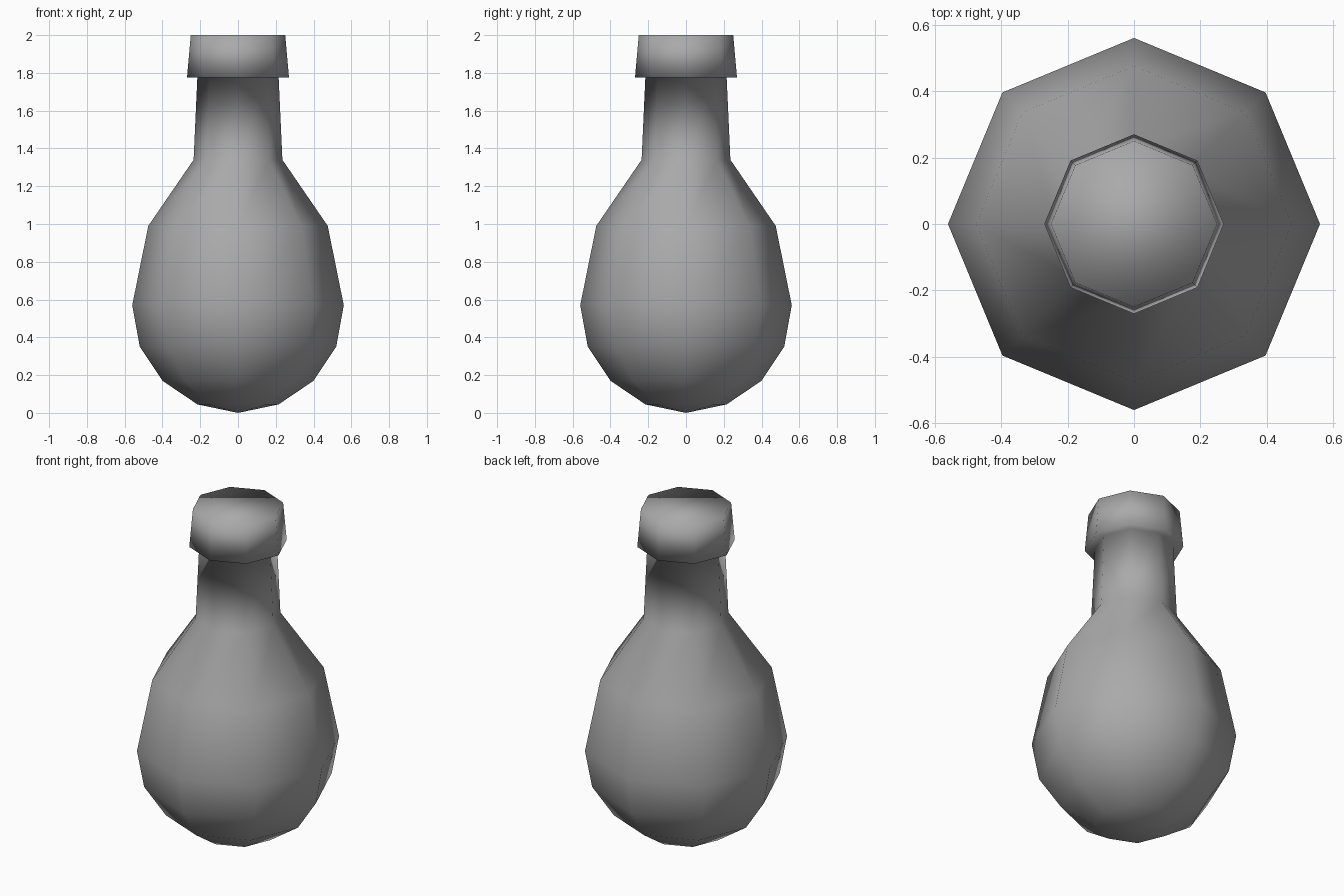
import bpy
import bmesh
from math import cos, sin, tau

cube = bpy.data.objects.get("Cube")
if cube:
    bpy.data.objects.remove(cube, do_unlink=True)

SIDES = 8

# Single grey glass colour
grey = bpy.data.materials.new("grey")
grey.use_nodes = True
colour = (0.4, 0.4, 0.4, 1.0)
grey.diffuse_color = colour
grey.node_tree.nodes["Principled BSDF"].inputs["Base Color"].default_value = colour

# Outline as (radius, height): round belly, shoulder, neck, collar
profile = [
    (0.215, 0.045), (0.40, 0.17), (0.52, 0.35), (0.56, 0.57),
    (0.475, 0.99), (0.235, 1.34), (0.215, 1.78),
    (0.27, 1.775), (0.25, 2.0),
]


def lathe(name, outline, material):
    """Turn an outline into a smooth body with a pointed base and flat top."""
    bm = bmesh.new()
    rings = [
        [bm.verts.new((r * cos(tau * i / SIDES), r * sin(tau * i / SIDES), z))
         for i in range(SIDES)]
        for r, z in outline
    ]
    base = bm.verts.new((0, 0, 0))
    for i in range(SIDES):
        j = (i + 1) % SIDES
        bm.faces.new((base, rings[0][j], rings[0][i]))
        for low, high in zip(rings, rings[1:]):
            bm.faces.new((low[i], low[j], high[j], high[i]))
    bm.faces.new(rings[-1])
    for face in bm.faces:
        face.smooth = True
    mesh = bpy.data.meshes.new(name)
    bm.to_mesh(mesh)
    bm.free()
    mesh.materials.append(material)
    obj = bpy.data.objects.new(name, mesh)
    bpy.context.collection.objects.link(obj)
    return obj


lathe("bottle", profile, grey)
